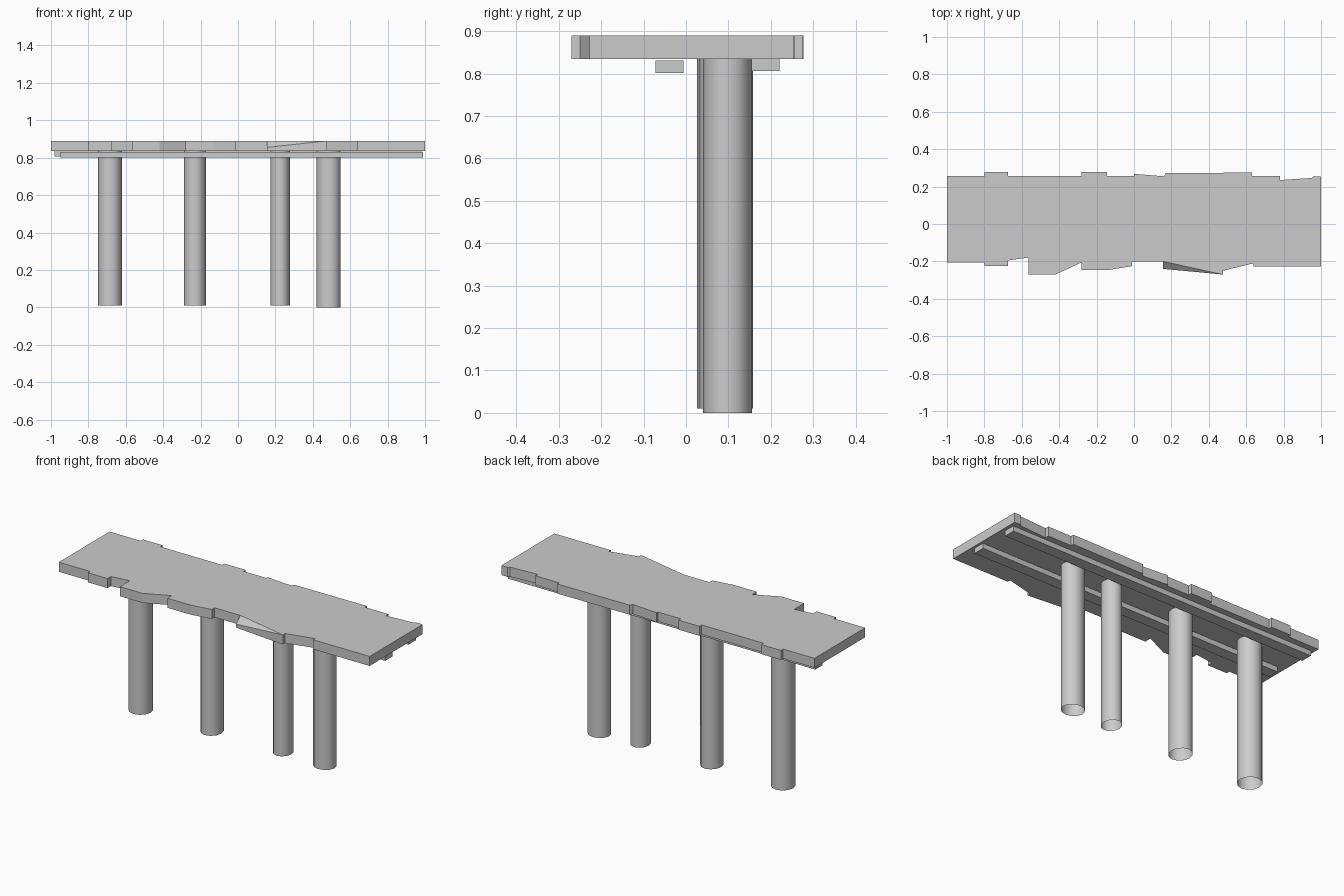
import bpy, bmesh, math

cube = bpy.data.objects.get("Cube")
if cube:
    bpy.data.objects.remove(cube, do_unlink=True)

grey = bpy.data.materials.new("weathered grey")
grey.use_nodes = True
GREY = (0.6, 0.6, 0.6, 1)
grey.diffuse_color = GREY
grey.node_tree.nodes["Principled BSDF"].inputs["Base Color"].default_value = GREY


def finish(bm, name, smooth=False):
    mesh = bpy.data.meshes.new(name)
    bm.to_mesh(mesh)
    bm.free()
    mesh.materials.append(grey)
    obj = bpy.data.objects.new(name, mesh)
    bpy.context.collection.objects.link(obj)
    if smooth:
        bpy.ops.object.select_all(action='DESELECT')
        obj.select_set(True)
        bpy.context.view_layer.objects.active = obj
        bpy.ops.object.shade_smooth_by_angle(angle=math.radians(50))
    return obj


# Deck: uneven plank ends along the front, then back along the rear
BOTTOM, TOP = 0.835, 0.89
front = [(-1, -.205), (-.8, -.205), (-.8, -.225), (-.675, -.225), (-.675, -.195),
         (-.565, -.18), (-.565, -.27), (-.42, -.27), (-.28, -.205), (-.28, -.245),
         (-.13, -.245), (-.01, -.225), (-.01, -.2), (.155, -.2), (.155, -.24),
         (.475, -.27), (.475, -.25), (.64, -.21), (.64, -.228), (1, -.228)]
rear = [(1, .255), (.96, .255), (.95, .246), (.78, .235), (.78, .257), (.63, .257),
        (.63, .275), (.17, .272), (.16, .255), (0, .268), (0, .257), (-.145, .257),
        (-.145, .277), (-.28, .277), (-.28, .257), (-.675, .257), (-.675, .277),
        (-.8, .277), (-.8, .257), (-1, .257)]
outline = front + rear
bm = bmesh.new()
low = [bm.verts.new((x, y, BOTTOM)) for x, y in outline]
high = [bm.verts.new((x, y, TOP)) for x, y in outline]
bm.faces.new(low[::-1])
bm.faces.new(high)
for i in range(len(outline)):
    j = (i + 1) % len(outline)
    bm.faces.new((low[i], low[j], high[j], high[i]))

# Worn corner in the front edge
worn = outline.index((.155, -.24))
bmesh.ops.connect_verts(bm, verts=[high[worn - 1], high[worn + 1]])
high[worn].co.z = 0.855
finish(bm, "deck")


# Long beams under the deck
def beam(name, x0, x1, y0, y1, z0, z1):
    bm = bmesh.new()
    bmesh.ops.create_cube(bm, size=1)
    for v in bm.verts:
        v.co.x = x1 if v.co.x > 0 else x0
        v.co.y = y1 if v.co.y > 0 else y0
        v.co.z = z1 if v.co.z > 0 else z0
    finish(bm, name)


beam("front_beam", -.95, .99, -.072, -.006, .802, .831)
beam("rear_beam", -.98, .98, .155, .221, .806, BOTTOM)


# Open-ended round posts
def post(name, x, y, rx, ry, z0):
    bm = bmesh.new()
    bmesh.ops.create_cone(bm, cap_ends=False, segments=12, radius1=1, radius2=1, depth=1)
    for v in bm.verts:
        v.co = (x + v.co.x * rx, y + v.co.y * ry, TOP - .05 if v.co.z > 0 else z0)
    finish(bm, name, smooth=True)


post("post_far_right", -.685, .092, .064, .066, .01)
post("post_mid_right", -.23, .092, .06, .066, .01)
post("post_mid_left", .225, .092, .052, .06, .01)
post("post_far_left", .485, .098, .064, .058, 0)
